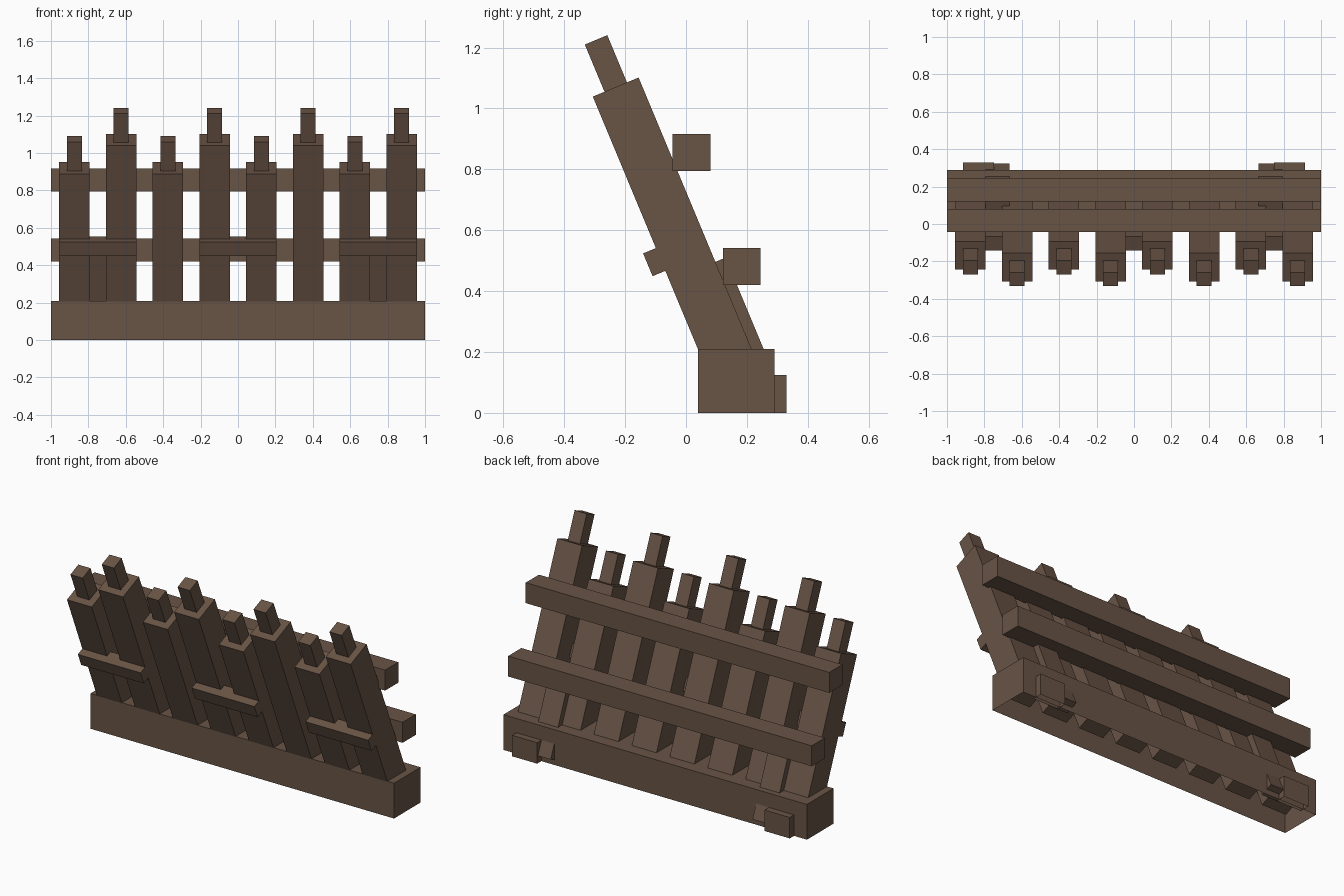
import bpy, bmesh, math
from mathutils import Vector, Matrix

cube = bpy.data.objects.get("Cube")
if cube:
    bpy.data.objects.remove(cube, do_unlink=True)

wood = bpy.data.materials.new("dark_brown_wood")
COLOR = (0.138, 0.087, 0.060, 1)
wood.diffuse_color = COLOR
wood.use_nodes = True
wood.node_tree.nodes["Principled BSDF"].inputs["Base Color"].default_value = COLOR

LEAN = math.radians(22.6)
TILT = Matrix.Rotation(LEAN, 4, 'X')
UP = TILT @ Vector((0, 0, 1))       # along a leaning stake
BACK = TILT @ Vector((0, 1, 0))     # through its thickness


def box(name, center, size, tilted=False, open_bottom=False):
    bm = bmesh.new()
    bmesh.ops.create_cube(bm, size=1)
    if open_bottom:
        low = [f for f in bm.faces if f.normal.z < -0.9]
        bmesh.ops.delete(bm, geom=low, context='FACES_ONLY')
    bmesh.ops.scale(bm, vec=size, verts=bm.verts)
    if tilted:
        bm.transform(TILT)
    bm.transform(Matrix.Translation(center))
    mesh = bpy.data.meshes.new(name)
    bm.to_mesh(mesh)
    bm.free()
    mesh.materials.append(wood)
    obj = bpy.data.objects.new(name, mesh)
    bpy.context.collection.objects.link(obj)
    return obj


# Hollow ground beam and the two horizontal rails
box("base_beam", (0, 0.165, 0.105), (2, 0.25, 0.21), open_bottom=True)
box("upper_rail", (0, 0.018, 0.855), (2, 0.124, 0.122))
box("lower_rail", (0, 0.183, 0.481), (2, 0.124, 0.122))

# Leaning stakes, alternately short and tall, each with a peg on top
foot = Vector((0, 0.173, 0.10))
for i in range(8):
    x = Vector((-0.875 + 0.25 * i, 0, 0))
    length = 1.051 if i % 2 else 0.888
    box(f"stake_{i + 1}", foot + x + UP * length / 2, (0.163, 0.163, length), True)
    box(f"peg_{i + 1}", foot + x + UP * (length + 0.074), (0.08, 0.08, 0.188), True)

# Short crossbars tying pairs of stakes together at the front
for side, x in (("right", -0.75), ("middle", 0), ("left", 0.75)):
    box(f"{side}_crossbar", (x, -0.088, 0.502), (0.413, 0.081, 0.081), True)

# Leaning braces behind the stakes, each with a block against the beam
for side, s in (("right", -1), ("left", 1)):
    top = Vector((s * 0.73, 0.13, 0.51))
    box(f"{side}_brace", top - UP * 0.252 - BACK * 0.04, (0.13, 0.08, 0.504), True)
    box(f"{side}_foot_block", (s * 0.832, 0.30, 0.0625), (0.165, 0.06, 0.125),
        open_bottom=True)
